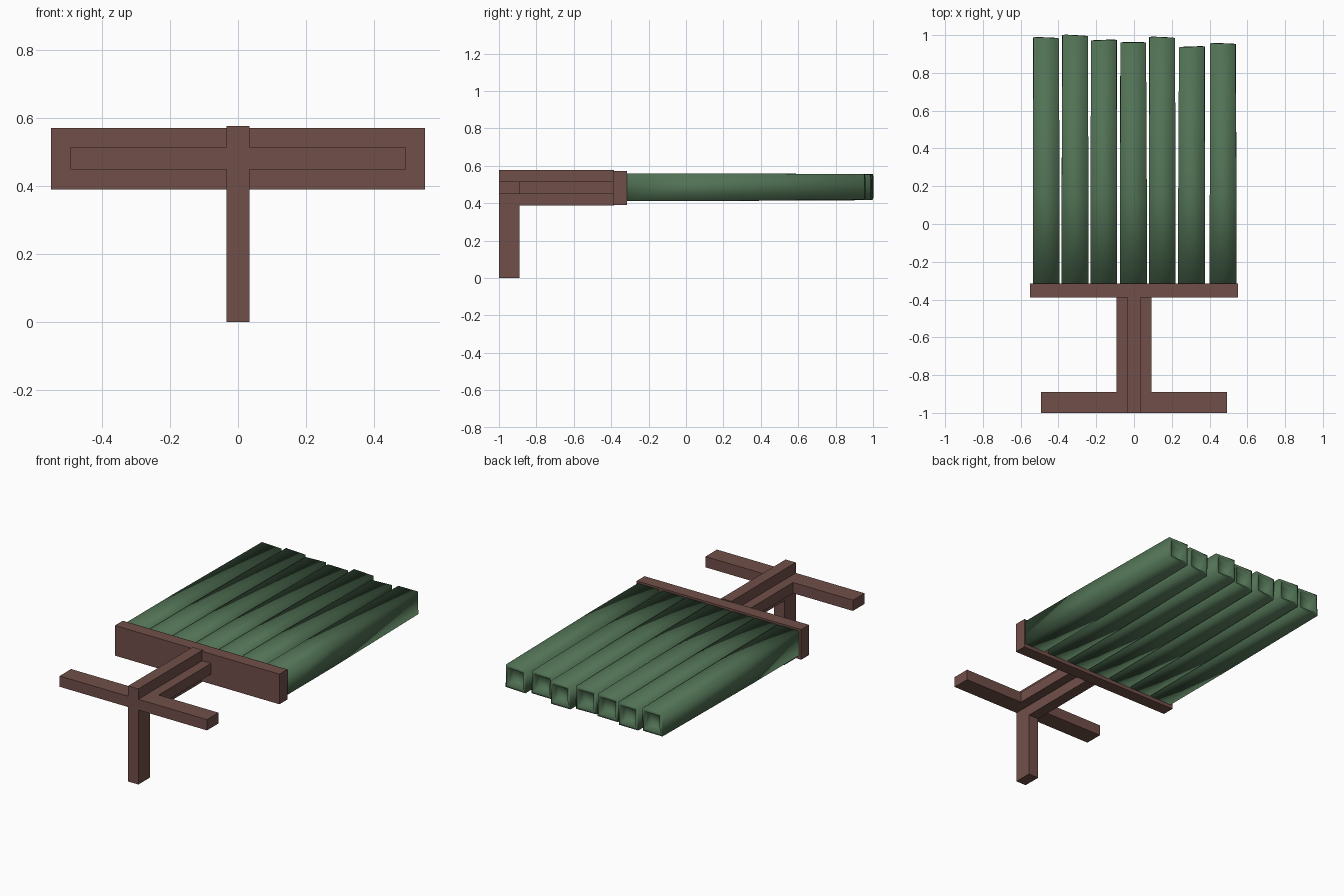
import bpy, bmesh, math, random

if "Cube" in bpy.data.objects:
    bpy.data.objects.remove(bpy.data.objects["Cube"])
random.seed(4)

def material(name, rgb):
    m = bpy.data.materials.new(name)
    m.diffuse_color = (*rgb, 1)
    m.use_nodes = True
    m.node_tree.nodes["Principled BSDF"].inputs["Base Color"].default_value = m.diffuse_color
    return m

wood = material("reddish brown wood", (0.165, 0.078, 0.067))
green = material("dull green bristle", (0.083, 0.168, 0.090))

def finish(bm, name, mat, smooth=False):
    bmesh.ops.recalc_face_normals(bm, faces=bm.faces)
    me = bpy.data.meshes.new(name)
    bm.to_mesh(me)
    bm.free()
    me.materials.append(mat)
    for p in me.polygons:
        p.use_smooth = smooth
    ob = bpy.data.objects.new(name, me)
    bpy.context.collection.objects.link(ob)
    return ob

def box(name, x0, x1, y0, y1, z0, z1):
    bm = bmesh.new()
    bmesh.ops.create_cube(bm, size=1)
    for v in bm.verts:
        v.co = (x0 + (v.co.x + .5) * (x1 - x0),
                y0 + (v.co.y + .5) * (y1 - y0),
                z0 + (v.co.z + .5) * (z1 - z0))
    return finish(bm, name, wood)

def prism(name, profile, y0, y1):
    # extrude an x-z outline along y
    bm = bmesh.new()
    f = bm.faces.new([bm.verts.new((x, y0, z)) for x, z in profile])
    r = bmesh.ops.extrude_face_region(bm, geom=[f])
    for v in r["geom"]:
        if isinstance(v, bmesh.types.BMVert):
            v.co.y = y1
    return finish(bm, name, wood)

# head plate
box("head_plate", -0.55, 0.55, -0.39, -0.315, 0.39, 0.572)

# plus-shaped stem
a, b, lo, m0, m1, hi = 0.034, 0.093, 0.387, 0.45, 0.515, 0.578
prism("stem", [(-a, lo), (a, lo), (a, m0), (b, m0), (b, m1), (a, m1),
               (a, hi), (-a, hi), (-a, m1), (-b, m1), (-b, m0), (-a, m0)], -0.89, -0.385)

# handle: post and crossbar as one outline
c = 0.493
prism("handle", [(-a, 0), (a, 0), (a, m0), (c, m0), (c, m1), (a, m1),
                 (a, hi), (-a, hi), (-a, m1), (-c, m1), (-c, m0), (-a, m0)], -1.0, -0.89)

def ring(bm, cx, y, cz, w, h, twist=0.0, tilt=0.0):
    pts = []
    for sx, sz in ((-1, -1), (1, -1), (1, 1), (-1, 1)):
        x, z = sx * w / 2, sz * h / 2
        pts.append(bm.verts.new((cx + x * math.cos(twist) - z * math.sin(twist),
                                 y + tilt * sx,
                                 cz + x * math.sin(twist) + z * math.cos(twist))))
    return pts

def bridge(bm, r0, r1):
    for i in range(4):
        j = (i + 1) % 4
        bm.faces.new((r0[i], r0[j], r1[j], r1[i]))

# seven square bristles, each a root half and a hollow-ended tip half
centres = [-0.465, -0.312, -0.16, -0.003, 0.15, 0.305, 0.472]
tips = [0.985, 0.997, 0.972, 0.96, 0.987, 0.937, 0.954]
for i, (x, tip) in enumerate(zip(centres, tips), 1):
    zc, mid = 0.486, 0.14
    tw = random.uniform(-0.03, 0.03)
    tl = random.uniform(-0.003, 0.003)
    xt = x + random.uniform(-0.003, 0.003)

    bm = bmesh.new()
    r0 = ring(bm, x, -0.32, zc, 0.142, 0.148)
    r1 = ring(bm, x, mid, zc, 0.142, 0.148)
    bm.faces.new(r0)
    bridge(bm, r0, r1)
    finish(bm, f"bristle_root_{i}", green, True)

    bm = bmesh.new()
    r1 = ring(bm, x, mid, zc, 0.142, 0.148)
    r2 = ring(bm, xt, tip, zc, 0.134, 0.136, tw, tl)
    r3 = ring(bm, xt, tip + 0.003, zc, 0.104, 0.104, tw, tl)
    r4 = ring(bm, xt, tip - 0.045, zc, 0.092, 0.092, tw, tl)
    for p, q in ((r1, r2), (r2, r3), (r3, r4)):
        bridge(bm, p, q)
    bm.faces.new(r4)
    finish(bm, f"bristle_tip_{i}", green, True)
